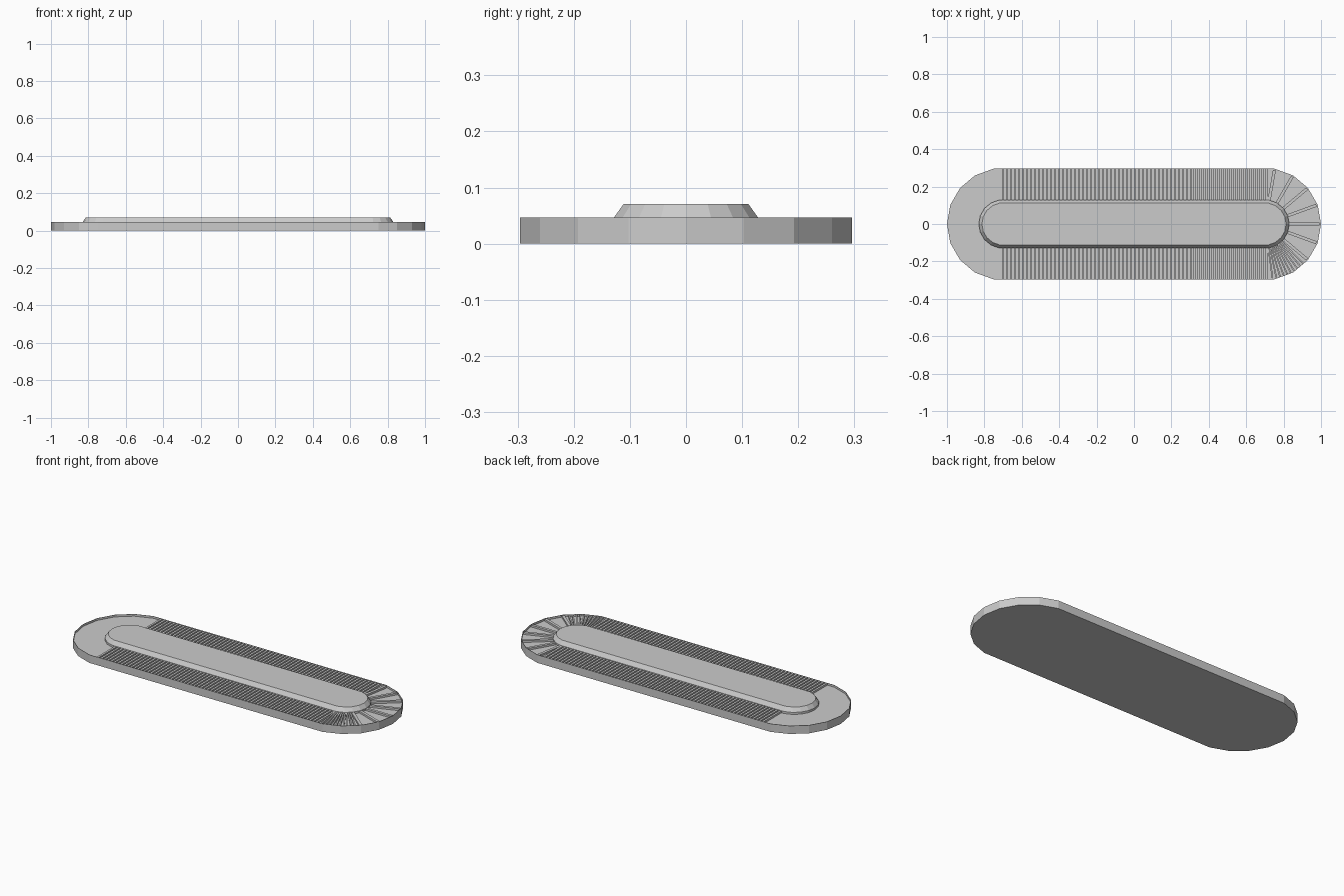
import bpy, bmesh, math

if "Cube" in bpy.data.objects:
    bpy.data.objects.remove(bpy.data.objects["Cube"])

C = 0.7          # centre of each rounded end
FLOOR, RIM = 0.035, 0.047


def outline(r, z):
    """Long rounded outline, nine facets per end in 20 degree steps."""
    pts = []
    for cx, start in ((C, -80), (-C, 100)):
        for i in range(9):
            a = math.radians(start + 20 * i)
            pts.append((cx + r * math.cos(a), r * math.sin(a), z))
    return pts


def finish(name, bm):
    bmesh.ops.recalc_face_normals(bm, faces=bm.faces)
    me = bpy.data.meshes.new(name)
    bm.to_mesh(me)
    bm.free()
    ob = bpy.data.objects.new(name, me)
    bpy.context.collection.objects.link(ob)
    return ob


def loft(name, rings):
    bm = bmesh.new()
    loops = [[bm.verts.new(p) for p in outline(r, z)] for r, z in rings]
    for a, b in zip(loops, loops[1:]):
        n = len(a)
        for i in range(n):
            bm.faces.new((a[i], a[(i + 1) % n], b[(i + 1) % n], b[i]))
    bm.faces.new(loops[0])
    bm.faces.new(loops[-1])
    return finish(name, bm)


# Base tray with a thin raised rim around a recessed floor
loft("base_tray", [(0.3, 0), (0.3, RIM), (0.298, RIM), (0.298, FLOOR)])

# Central island with sloping sides
loft("centre_island", [(0.13, FLOOR), (0.13, RIM), (0.113, 0.0705)])


def slat(bm, cx, angle, outer=0.294, w=0.012):
    """Thin radial slat from the island to the rim."""
    d = (math.cos(angle), math.sin(angle))
    rows = []
    for z in (FLOOR, RIM - 0.001):
        rows.append([bm.verts.new((cx + d[0] * r - d[1] * s, d[1] * r + d[0] * s, z))
                     for r, s in ((0.128, -w / 2), (outer, -w / 2),
                                  (outer, w / 2), (0.128, w / 2))])
    lo, hi = rows
    bm.faces.new(lo)
    bm.faces.new(hi)
    for i in range(4):
        bm.faces.new((lo[i], lo[(i + 1) % 4], hi[(i + 1) % 4], hi[i]))


# Dense straight slats along both long sides
bm = bmesh.new()
N = 67
for i in range(N):
    x = -0.7 + 1.41 * i / (N - 1)
    for side in (1, -1):
        slat(bm, x, side * math.pi / 2)
finish("straight_slats", bm)

# Slats fanned around the right end, widely spaced then tightly packed
bm = bmesh.new()
for a in range(-40, 81, 20):
    slat(bm, C, math.radians(a), 0.293, 0.016)
for i in range(10):
    slat(bm, C, math.radians(-82 + 4 * i), 0.293, 0.008)
finish("end_slats", bm)
